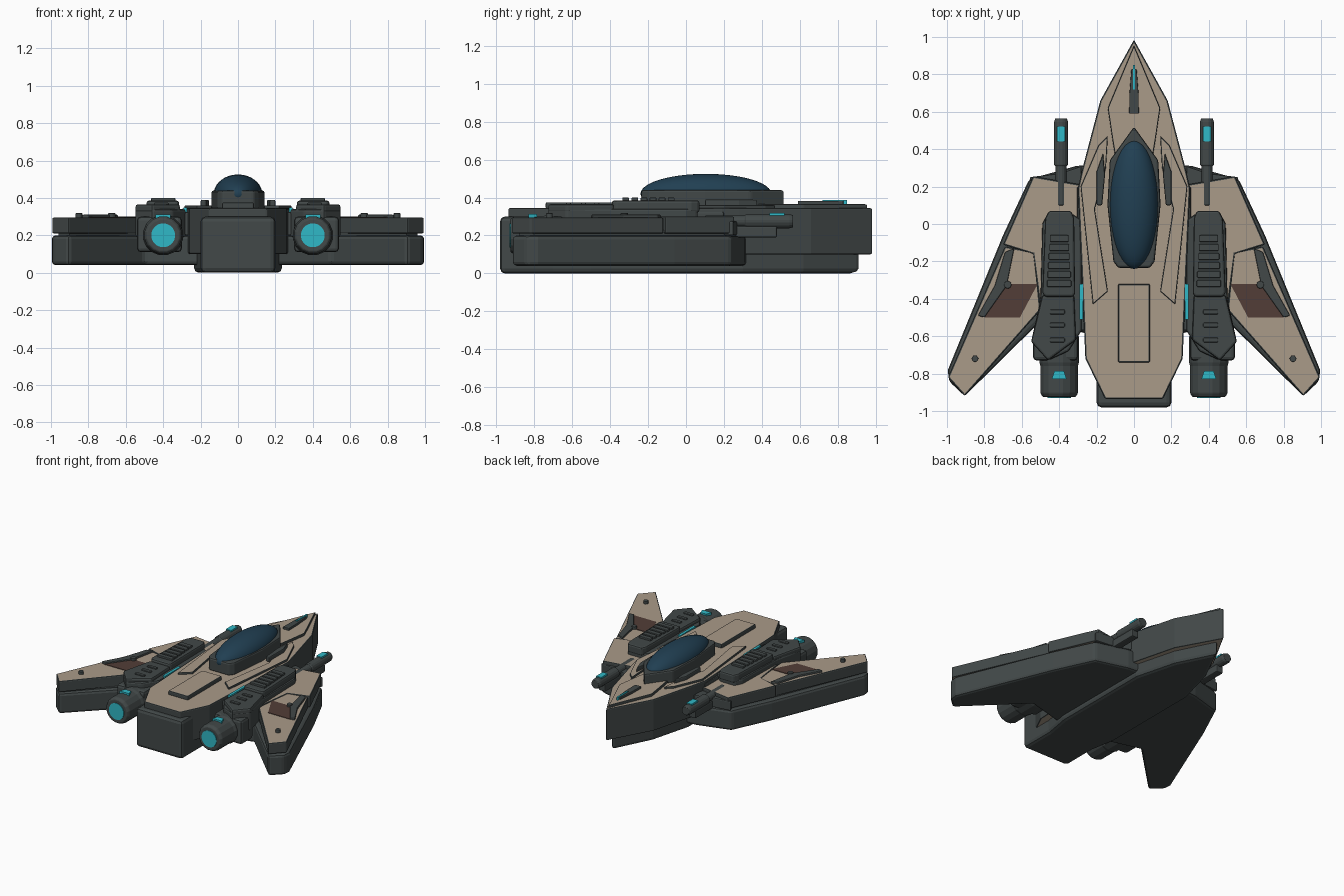
import bpy, bmesh, math
from mathutils import Matrix, Vector

cube = bpy.data.objects.get("Cube")
if cube:
    bpy.data.objects.remove(cube)


def material(name, rgb):
    m = bpy.data.materials.new(name)
    m.use_nodes = True
    m.diffuse_color = (*rgb, 1)
    m.node_tree.nodes["Principled BSDF"].inputs["Base Color"].default_value = (*rgb, 1)
    return m


DARK = material("dark grey metal", (0.054, 0.065, 0.065))
TAN = material("tan armour", (0.40, 0.325, 0.25))
CYAN = material("cyan glow", (0.03, 0.48, 0.57))
GLASS = material("blue glass", (0.015, 0.05, 0.085))
BROWN = material("red brown panel", (0.085, 0.048, 0.038))


def finish(name, bm, mats, mirror, bevel):
    bmesh.ops.recalc_face_normals(bm, faces=bm.faces)
    mesh = bpy.data.meshes.new(name)
    bm.to_mesh(mesh)
    bm.free()
    ob = bpy.data.objects.new(name, mesh)
    bpy.context.collection.objects.link(ob)
    for m in mats:
        mesh.materials.append(m)
    if mirror:
        ob.modifiers.new("Mirror", 'MIRROR').use_clip = False
    if bevel:
        b = ob.modifiers.new("Bevel", 'BEVEL')
        b.width, b.segments, b.limit_method = bevel, 2, 'ANGLE'
        b.material = 0
    return ob


def plate(name, pts, z0, z1, mat=DARK, bevel=0.008, mirror=True, caps=None):
    """Extruded outline; caps gives top and bottom faces their own colour."""
    bm = bmesh.new()
    face = bm.faces.new([bm.verts.new((x, y, z0)) for x, y in pts])
    new = bmesh.ops.extrude_face_region(bm, geom=[face], use_keep_orig=True)["geom"]
    for v in new:
        if isinstance(v, bmesh.types.BMVert):
            v.co.z = z1
    bm.normal_update()
    if caps:
        for f in bm.faces:
            f.material_index = int(abs(f.normal.z) > 0.9)
    return finish(name, bm, [mat, caps] if caps else [mat], mirror, bevel)


def hull(name, half, z0, z1, **kw):
    """Plate symmetric about the centre line, from its +x half outline."""
    pts = half + [(-x, y) for x, y in reversed(half) if x > 0]
    return plate(name, pts, z0, z1, mirror=False, **kw)


def box(name, x0, x1, y0, y1, z0, z1, **kw):
    return plate(name, [(x0, y0), (x1, y0), (x1, y1), (x0, y1)], z0, z1, **kw)


def tube(name, x, z, profile, mat=DARK, sides=16, bevel=0.006):
    """Closed lathe along y; profile holds (y, radius) pairs."""
    bm = bmesh.new()
    rings = []
    for y, r in profile:
        angles = [math.tau * (i + 0.5) / sides for i in range(sides)]
        rings.append([bm.verts.new((x + r * math.cos(a), y, z + r * math.sin(a))) for a in angles])
    for a, b in zip(rings, rings[1:]):
        for i in range(sides):
            j = (i + 1) % sides
            bm.faces.new((a[i], a[j], b[j], b[i]))
    bm.faces.new(rings[0])
    bm.faces.new(rings[-1])
    return finish(name, bm, [mat], True, bevel)


# Fuselage
hull("keel", [(0.2, -0.98), (0.2, -0.7), (0.235, -0.5), (0.235, 0.3), (0.15, 0.62), (0, 0.92)],
     0, 0.3, bevel=0.025)
hull("upper_hull", [(0.155, -0.935), (0.26, -0.72), (0.30, 0.19), (0.28, 0.28), (0.18, 0.66), (0, 0.985)],
     0.1, 0.345, caps=TAN, bevel=0.008)
hull("nose_panel", [(0.09, 0.3), (0.115, 0.45), (0.14, 0.62), (0, 0.955)], 0.34, 0.365, caps=TAN, bevel=0.005)
plate("shoulder_panel", [(0.14, 0.47), (0.19, 0.42), (0.285, 0.2), (0.22, -0.43), (0.14, -0.36), (0.21, 0.08),
                         (0.15, 0.3)], 0.34, 0.36, caps=TAN, bevel=0.005)
box("rear_deck_panel", -0.085, 0.085, -0.74, -0.32, 0.34, 0.375, caps=TAN, mirror=False)
plate("shoulder_fin", [(0.165, 0.38), (0.155, 0.26), (0.17, 0.1), (0.2, 0.1), (0.2, 0.28)], 0.35, 0.39)

# Nose sensor
hull("nose_sensor", [(0.026, 0.59), (0.024, 0.7), (0.014, 0.83)], 0.35, 0.382, bevel=0.004)
box("nose_sensor_light", -0.006, 0.006, 0.72, 0.85, 0.36, 0.388, mat=CYAN, bevel=0, mirror=False)

# Cockpit
hull("cockpit_frame", [(0.085, -0.235), (0.11, -0.2), (0.142, 0.1), (0.13, 0.34), (0, 0.52)], 0.34, 0.44, bevel=0.012)
bm = bmesh.new()
bmesh.ops.create_uvsphere(bm, u_segments=48, v_segments=24, radius=1,
                          matrix=Matrix.Translation((0, 0.105, 0.42)) @ Matrix.Diagonal((0.13, 0.345, 0.105, 1)))
canopy = finish("canopy", bm, [GLASS], False, 0)
canopy.data.shade_smooth()

# Wings
plate("wing_base", [(0.2, 0.32), (0.31, 0.31), (0.56, 0.24), (0.7, -0.06), (0.995, -0.78), (0.99, -0.84),
                    (0.905, -0.92), (0.5, -0.52), (0.2, -0.6)], 0.04, 0.2, bevel=0.02)
plate("wing_core", [(0.2, 0.28), (0.52, 0.22), (0.67, -0.1), (0.96, -0.8), (0.9, -0.88), (0.52, -0.48), (0.2, -0.55)],
      0.18, 0.23, bevel=0)
plate("wing_leading_edge", [(0.28, 0.31), (0.4, 0.27), (0.56, 0.25), (0.54, 0.2), (0.28, 0.2)], 0.2, 0.275)
plate("wing_root_armour", [(0.28, 0.21), (0.54, 0.255), (0.7, -0.11), (0.54, -0.16), (0.5, -0.46), (0.28, -0.46)],
      0.21, 0.3, caps=TAN)
plate("wing_blade_armour", [(0.53, -0.15), (0.69, -0.12), (0.995, -0.82), (0.905, -0.92), (0.5, -0.46)],
      0.21, 0.295, caps=TAN)
plate("wing_brown_panel", [(0.515, -0.32), (0.7, -0.32), (0.8, -0.5), (0.61, -0.5)], 0.293, 0.299, mat=BROWN, bevel=0)
plate("wing_spar", [(0.64, -0.13), (0.69, -0.15), (0.745, -0.33), (0.835, -0.49), (0.8, -0.5), (0.68, -0.33)],
      0.27, 0.31, bevel=0.006)
for name, x, y, r in (("spar_bolt", 0.675, -0.325, 0.02), ("tip_bolt", 0.85, -0.72, 0.018)):
    ring = [(x + r * math.cos(math.tau * i / 12), y + r * math.sin(math.tau * i / 12)) for i in range(12)]
    plate(name, ring, 0.28, 0.318, bevel=0.003)

# Engine nacelles
plate("nacelle_body", [(0.28, 0.02), (0.34, 0.06), (0.46, 0.06), (0.49, 0), (0.5, -0.4), (0.55, -0.63),
                       (0.46, -0.73), (0.35, -0.68), (0.28, -0.57)], 0.19, 0.34, bevel=0.012)
plate("nacelle_cover", [(0.335, 0.07), (0.455, 0.07), (0.475, 0.03), (0.49, -0.37), (0.475, -0.39), (0.325, -0.39),
                        (0.315, -0.37), (0.32, 0.03)], 0.32, 0.385, bevel=0.015)
plate("nacelle_tail_cover", [(0.32, -0.38), (0.49, -0.38), (0.55, -0.63), (0.46, -0.73), (0.31, -0.62)],
      0.32, 0.365, bevel=0.012)
for i in range(6):
    y = -0.06 - i * 0.048
    w = 0.05 + i * 0.003
    box("nacelle_rib", 0.4 - w, 0.4 + w, y - 0.036, y, 0.38, 0.4, bevel=0.005)
for y in (-0.47, -0.54, -0.62):
    box("tail_vent", 0.37, 0.45, y - 0.013, y + 0.013, 0.36, 0.375, bevel=0.006)
box("hull_side_rail", 0.26, 0.305, -0.57, 0.2, 0.2, 0.325)
box("side_rail_light", 0.272, 0.292, -0.51, -0.32, 0.31, 0.35, mat=CYAN, bevel=0)

# Thrusters
tube("thruster", 0.4, 0.2, [(-0.925, 0.09), (-0.905, 0.102), (-0.76, 0.102), (-0.74, 0.108), (-0.61, 0.108),
                            (-0.5, 0.09)])
tube("thruster_glow", 0.4, 0.2, [(-0.93, 0.064), (-0.9, 0.064)], mat=CYAN, sides=24, bevel=0)
plate("thruster_light", [(0.36, -0.83), (0.44, -0.83), (0.425, -0.785), (0.375, -0.785)], 0.28, 0.312, mat=CYAN, bevel=0)
box("thruster_bracket", 0.3, 0.54, -0.73, -0.58, 0.11, 0.3, bevel=0.02)

# Forward guns
tube("gun_barrel", 0.39, 0.275, [(0.1, 0.03), (0.31, 0.03), (0.315, 0.038), (0.545, 0.038), (0.565, 0.032)], bevel=0.003)
box("gun_mount", 0.362, 0.418, 0.15, 0.48, 0.19, 0.25)
box("gun_light", 0.368, 0.412, 0.44, 0.52, 0.29, 0.318, mat=CYAN, bevel=0)
